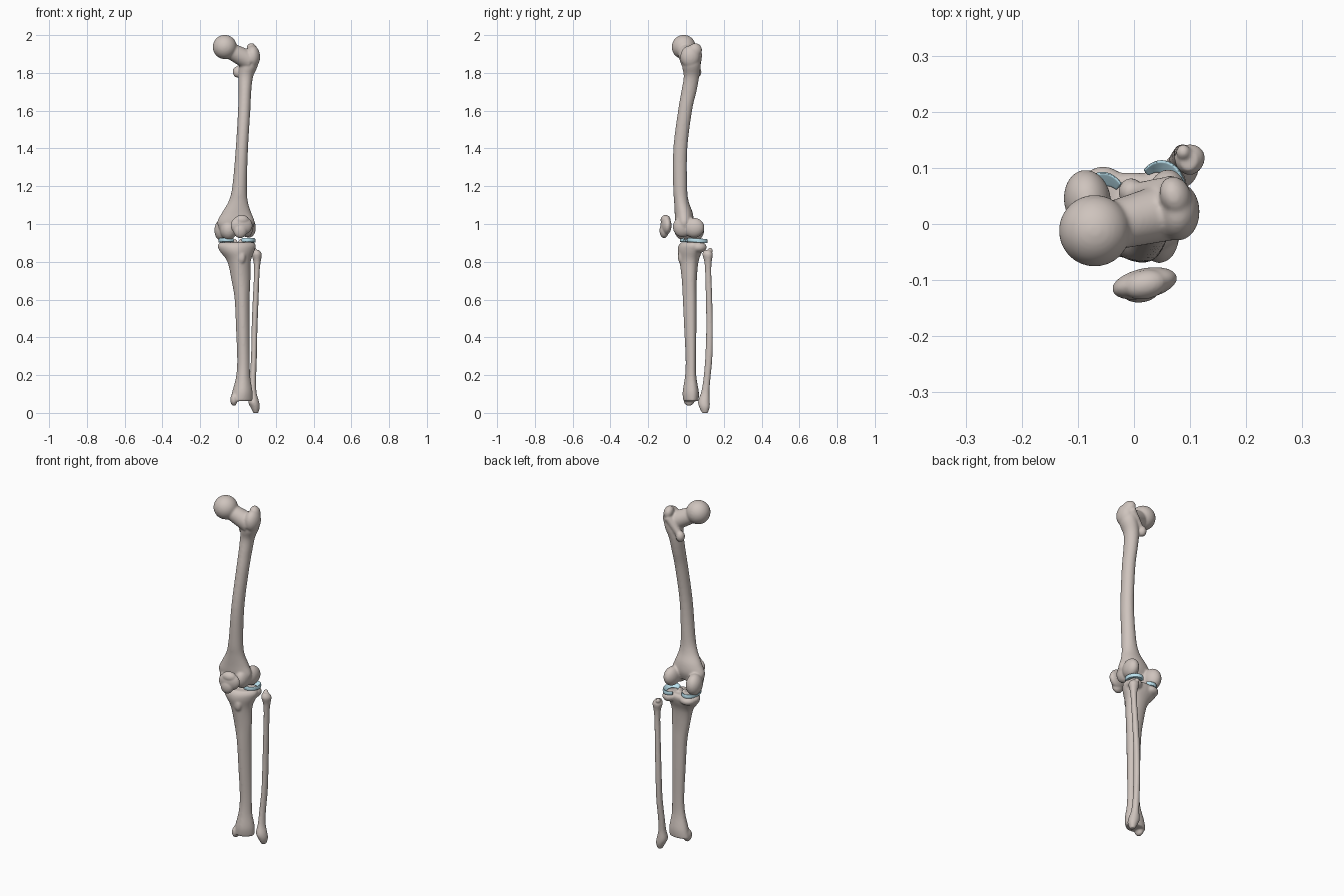
import bpy, bmesh, math
from mathutils import Vector, Matrix, Euler


def material(name, color):
    m = bpy.data.materials.new(name)
    m.diffuse_color = color
    return m


BONE = material("bone", (0.62, 0.55, 0.51, 1))
CARTILAGE = material("cartilage", (0.50, 0.76, 0.86, 1))


def spline(a, b, c, d, t):
    return 0.5 * (2 * b + (c - a) * t + (2 * a - 5 * b + 4 * c - d) * t * t + (3 * b - a - 3 * c + d) * t ** 3)


def loft(bm, sections, pinch=0.0, sides=32, steps=5):
    """Closed tube through sections (z, x0, x1, y0, y1); pinch narrows the front edge."""
    rows = []
    n = len(sections)
    for i in range(n - 1):
        four = [sections[max(0, min(n - 1, i + k))] for k in (-1, 0, 1, 2)]
        for s in range(steps):
            rows.append([spline(*v, s / steps) for v in zip(*four)])
    rows.append(sections[-1])
    rings = []
    for z, x0, x1, y0, y1 in rows:
        ring = []
        for k in range(sides):
            a = 2 * math.pi * k / sides
            w = 1 + pinch * math.sin(a)
            ring.append(bm.verts.new(((x0 + x1) / 2 + (x1 - x0) / 2 * math.cos(a) * w,
                                      (y0 + y1) / 2 + (y1 - y0) / 2 * math.sin(a), z)))
        rings.append(ring)
    for r, q in zip(rings, rings[1:]):
        for k in range(sides):
            j = (k + 1) % sides
            bm.faces.new((r[k], r[j], q[j], q[k]))
    bm.faces.new(rings[0])
    bm.faces.new(rings[-1])


def blob(bm, center, radii, rot=(0, 0, 0)):
    m = Matrix.LocRotScale(Vector(center), Euler([math.radians(a) for a in rot]), Vector(radii))
    bmesh.ops.create_uvsphere(bm, u_segments=32, v_segments=20, radius=1, matrix=m)


def rod(bm, p, q, r1, r2):
    p, q = Vector(p), Vector(q)
    m = Matrix.Translation((p + q) / 2) @ (q - p).to_track_quat('Z', 'Y').to_matrix().to_4x4()
    bmesh.ops.create_cone(bm, cap_ends=True, segments=32, radius1=r1, radius2=r2, depth=(q - p).length, matrix=m)


def finish(bm, name, mat, voxel=0.005, smooth=8):
    """Fuse the overlapping pieces into one smooth organic skin."""
    bmesh.ops.recalc_face_normals(bm, faces=bm.faces)
    me = bpy.data.meshes.new(name)
    bm.to_mesh(me)
    bm.free()
    ob = bpy.data.objects.new(name, me)
    bpy.context.collection.objects.link(ob)
    r = ob.modifiers.new("fuse", 'REMESH')
    r.mode, r.voxel_size = 'VOXEL', voxel
    s = ob.modifiers.new("soften", 'SMOOTH')
    s.factor, s.iterations = 0.5, smooth
    deps = bpy.context.evaluated_depsgraph_get()
    baked = bpy.data.meshes.new_from_object(ob.evaluated_get(deps))
    ob.modifiers.clear()
    ob.data = baked
    baked.materials.clear()
    baked.materials.append(mat)
    for p in baked.polygons:
        p.use_smooth = True
    return ob


# Thigh bone: bowed shaft flaring to the knee
bm = bmesh.new()
loft(bm, [(1.90, 0.030, 0.105, -0.005, 0.075), (1.84, 0.010, 0.105, -0.020, 0.078),
          (1.78, 0.003, 0.080, -0.012, 0.070), (1.70, 0.003, 0.070, -0.025, 0.055),
          (1.60, 0.000, 0.065, -0.042, 0.032), (1.40, -0.012, 0.053, -0.067, 0.007),
          (1.20, -0.030, 0.047, -0.068, 0.006), (1.12, -0.050, 0.052, -0.063, 0.014),
          (1.06, -0.085, 0.070, -0.060, 0.035), (1.01, -0.110, 0.088, -0.058, 0.040),
          (0.965, -0.095, 0.075, -0.050, 0.025)])
# ball head, neck and the two upper bumps
blob(bm, (-0.070, -0.012, 1.937), (0.064, 0.064, 0.064))
rod(bm, (-0.065, -0.010, 1.93), (0.060, 0.022, 1.865), 0.041, 0.052)
blob(bm, (0.078, 0.022, 1.885), (0.039, 0.052, 0.060))
blob(bm, (0.074, 0.050, 1.922), (0.027, 0.036, 0.036), (0, -15, 20))
rod(bm, (0.070, 0.065, 1.90), (0.000, 0.055, 1.81), 0.022, 0.018)
blob(bm, (-0.005, 0.057, 1.805), (0.023, 0.025, 0.030))
# inner and outer condyles, each a front lip and a rear roller
blob(bm, (-0.083, 0.042, 0.967), (0.042, 0.055, 0.059), (0, 0, 8))
blob(bm, (-0.050, -0.012, 0.970), (0.045, 0.050, 0.055))
blob(bm, (0.057, 0.042, 0.980), (0.037, 0.056, 0.053), (0, 0, -8))
blob(bm, (0.045, -0.018, 0.985), (0.036, 0.052, 0.055))
finish(bm, "thigh_bone", BONE)

# Shin bone: wide plateau, triangular shaft, flared ankle end
bm = bmesh.new()
loft(bm, [(0.903, -0.092, 0.082, -0.025, 0.082), (0.885, -0.106, 0.092, -0.040, 0.092),
          (0.855, -0.094, 0.084, -0.044, 0.085), (0.80, -0.055, 0.066, -0.034, 0.066),
          (0.70, -0.033, 0.064, -0.022, 0.057), (0.60, -0.017, 0.061, -0.017, 0.056),
          (0.45, -0.010, 0.061, -0.010, 0.055), (0.28, -0.004, 0.062, -0.002, 0.053),
          (0.19, -0.010, 0.064, -0.006, 0.055), (0.11, -0.030, 0.076, -0.018, 0.068),
          (0.062, -0.040, 0.074, -0.014, 0.066)], pinch=0.22)
# rear shelves, spine bumps, front tuberosity, inner ankle knob
blob(bm, (-0.055, 0.055, 0.877), (0.046, 0.048, 0.028))
blob(bm, (0.055, 0.065, 0.877), (0.040, 0.045, 0.030))
for x in (-0.016, 0.014):
    blob(bm, (x, 0.035, 0.905), (0.010, 0.020, 0.017))
blob(bm, (0.018, -0.026, 0.825), (0.022, 0.017, 0.036))
blob(bm, (-0.022, 0.016, 0.070), (0.019, 0.030, 0.034))
finish(bm, "shin_bone", BONE)

# Slender outer calf bone
bm = bmesh.new()
loft(bm, [(0.862, 0.082, 0.112, 0.096, 0.128), (0.84, 0.072, 0.126, 0.087, 0.142),
          (0.80, 0.082, 0.120, 0.097, 0.136), (0.74, 0.085, 0.114, 0.101, 0.134),
          (0.60, 0.078, 0.109, 0.105, 0.139), (0.45, 0.072, 0.103, 0.107, 0.142),
          (0.30, 0.069, 0.100, 0.102, 0.140), (0.18, 0.062, 0.096, 0.092, 0.129),
          (0.11, 0.060, 0.098, 0.080, 0.124), (0.06, 0.054, 0.111, 0.064, 0.126),
          (0.03, 0.066, 0.115, 0.070, 0.125), (-0.001, 0.082, 0.107, 0.085, 0.115)], pinch=0.12)
blob(bm, (0.088, 0.128, 0.860), (0.013, 0.014, 0.014))
finish(bm, "calf_bone", BONE, 0.004, 7)

# Kneecap: rounded shield with a blunt lower point
bm = bmesh.new()
blob(bm, (0.019, -0.106, 0.992), (0.059, 0.027, 0.050), (0, 0, 12))
blob(bm, (0.012, -0.116, 0.965), (0.036, 0.024, 0.040), (0, 0, 8))
blob(bm, (0.020, -0.108, 1.020), (0.040, 0.026, 0.028), (0, 0, 12))
finish(bm, "kneecap", BONE, 0.004, 6)


# Menisci: open wedge rings on the plateau
def meniscus(name, cx, cy, rx, ry, gap_dir):
    bm = bmesh.new()
    profile = [(1.0, 0.902), (1.02, 0.914), (0.97, 0.925), (0.55, 0.908), (0.55, 0.902)]
    rings = []
    for i in range(41):
        t = i / 40
        a = math.radians(gap_dir + 42 + 276 * t)
        thin = 0.6 + 0.4 * min(1, 5 * t, 5 * (1 - t))
        rings.append([bm.verts.new((cx + rx * math.cos(a) * (1 - (1 - r) * thin),
                                    cy + ry * math.sin(a) * (1 - (1 - r) * thin),
                                    z - 0.06 * ry * math.sin(a))) for r, z in profile])
    n = len(profile)
    for r, q in zip(rings, rings[1:]):
        for k in range(n):
            bm.faces.new((r[k], r[(k + 1) % n], q[(k + 1) % n], q[k]))
    bm.faces.new(rings[0])
    bm.faces.new(rings[-1])
    finish(bm, name, CARTILAGE, 0.002, 4)


meniscus("inner_meniscus", -0.056, 0.030, 0.046, 0.062, 0)
meniscus("outer_meniscus", 0.049, 0.060, 0.043, 0.053, 180)
